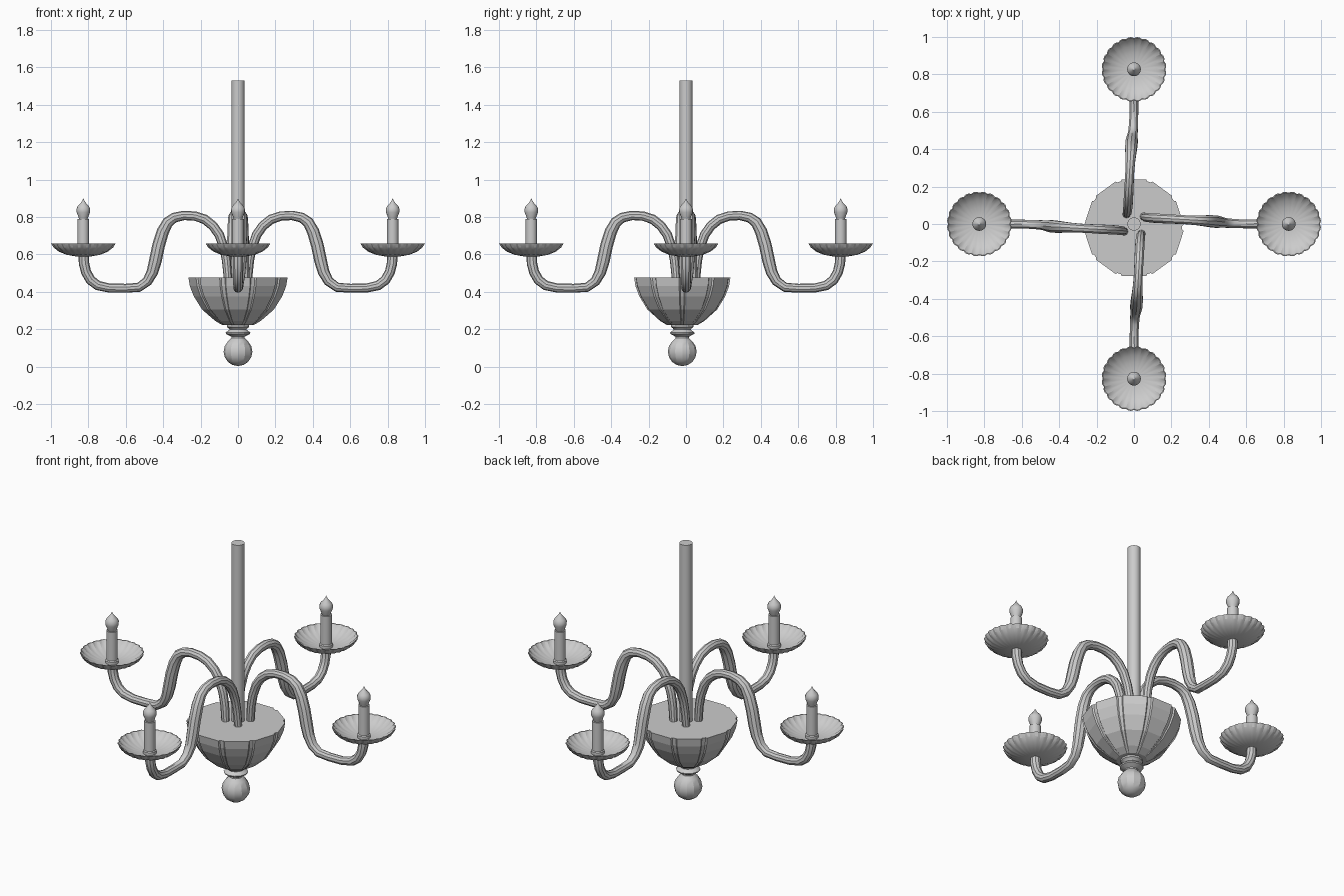
import bpy, bmesh
from math import sin, cos, pi, radians

if "Cube" in bpy.data.objects:
    bpy.data.objects.remove(bpy.data.objects["Cube"])


def lathe(name, profile, ring, loc=(0, 0, 0), smooth=None):
    """Stack (radius, z) rings; ring is a list of (angle, radius factor)."""
    bm = bmesh.new()
    rows = []
    for r, z in profile:
        if r == 0:
            rows.append([bm.verts.new((0, 0, z))])
        else:
            rows.append([bm.verts.new((r * f * cos(a), r * f * sin(a), z)) for a, f in ring])
    n = len(ring)
    for lo, hi in zip(rows, rows[1:]):
        for i in range(n):
            j = (i + 1) % n
            if len(lo) == 1:
                bm.faces.new((lo[0], hi[j], hi[i]))
            elif len(hi) == 1:
                bm.faces.new((lo[i], lo[j], hi[0]))
            else:
                bm.faces.new((lo[i], lo[j], hi[j], hi[i]))
    # close open ends with flat caps
    for row, flip in ((rows[0], True), (rows[-1], False)):
        if len(row) > 1:
            bm.faces.new(row[::-1] if flip else row)
    bmesh.ops.recalc_face_normals(bm, faces=bm.faces)
    me = bpy.data.meshes.new(name)
    bm.to_mesh(me)
    bm.free()
    ob = bpy.data.objects.new(name, me)
    ob.location = loc
    bpy.context.collection.objects.link(ob)
    if smooth:
        shade(ob, smooth)
    return ob


def shade(ob, angle):
    bpy.ops.object.select_all(action='DESELECT')
    ob.select_set(True)
    bpy.context.view_layer.objects.active = ob
    bpy.ops.object.shade_smooth_by_angle(angle=radians(angle))


def circle(n):
    return [(2 * pi * i / n, 1) for i in range(n)]


# Hanging rod
lathe("hanging_rod", [(0.035, 0.46), (0.035, 1.53)], circle(20), smooth=35)

# Ten-panelled bowl with a narrow groove along each corner
panels = []
for k in range(10):
    a = k * pi / 5
    panels += [(a - 0.065, 0.985), (a - 0.04, 0.955), (a + 0.04, 0.955), (a + 0.065, 0.985)]
lathe("bowl", [(0.085, 0.222), (0.125, 0.245), (0.195, 0.305), (0.24, 0.375),
               (0.262, 0.43), (0.27, 0.477)], panels, (0, -0.02, 0))

# Turned neck and ball finial
ball = [(0.077 * sin(t * pi / 8), 0.08 - 0.077 * cos(t * pi / 8)) for t in range(1, 7)]
lathe("finial", [(0, 0.003)] + ball + [(0.036, 0.153), (0.036, 0.16), (0.064, 0.175),
      (0.066, 0.182), (0.045, 0.198), (0.05, 0.205), (0.06, 0.212), (0.06, 0.225)],
      circle(12), (0, -0.02, 0), smooth=25)

# Swan-neck arm path: (distance out, sideways drift, height, thickness)
PATH = [(.053, .04, .462, .022), (.062, .036, .567, .024), (.075, .034, .635, .025),
        (.100, .032, .705, .026), (.133, .03, .752, .026), (.178, .028, .788, .026),
        (.230, .025, .805, .025), (.290, .022, .808, .025), (.340, .019, .797, .027),
        (.375, .017, .772, .030), (.402, .016, .722, .033), (.424, .014, .650, .034),
        (.442, .012, .565, .034), (.458, .010, .505, .031), (.485, .006, .456, .027),
        (.530, .003, .424, .025), (.600, 0, .419, .024), (.687, 0, .420, .024),
        (.750, 0, .434, .026), (.788, 0, .463, .027), (.812, 0, .505, .027),
        (.823, 0, .55, .028), (.826, 0, .605, .028)]
cu = bpy.data.curves.new("arm_path", 'CURVE')
cu.dimensions = '3D'
cu.bevel_depth = 1.0
cu.bevel_resolution = 3
cu.use_fill_caps = True
sp = cu.splines.new('POLY')
sp.points.add(len(PATH) - 1)
for p, (x, y, z, r) in zip(sp.points, PATH):
    p.co = (x, y, z, 1)
    p.radius = r
tmp = bpy.data.objects.new("arm_path", cu)
bpy.context.collection.objects.link(tmp)
bpy.context.view_layer.update()
arm_mesh = bpy.data.meshes.new_from_object(tmp.evaluated_get(bpy.context.evaluated_depsgraph_get()))
bpy.data.objects.remove(tmp)
arm = bpy.data.objects.new("arm_1", arm_mesh)
bpy.context.collection.objects.link(arm)
shade(arm, 35)

# Fluted drip dish, candle and flame bulb at the arm tip
flutes = [(2 * pi * i / 72, 1 if i % 3 else 0.965) for i in range(72)]
TIP = (0.827, 0, 0)
dish = lathe("dish_1", [(0, 0.588), (0.045, 0.59), (0.09, 0.598), (0.132, 0.615), (0.16, 0.637),
                        (0.173, 0.658), (0.168, 0.658), (0.153, 0.640), (0.126, 0.621),
                        (0.088, 0.606), (0.045, 0.599), (0, 0.598)], flutes, TIP, smooth=20)
candle = lathe("candle_1", [(0.036, 0.59), (0.036, 0.615), (0.031, 0.62), (0.031, 0.79)],
               circle(16), TIP, smooth=35)
bulb = lathe("flame_bulb_1", [(0.022, 0.785), (0.026, 0.8), (0.036, 0.825), (0.037, 0.842),
                              (0.030, 0.858), (0.015, 0.874), (0.006, 0.887), (0, 0.9)],
             circle(16), TIP, smooth=45)

# Repeat the arm set every quarter turn
for k in range(1, 4):
    c, s = cos(k * pi / 2), sin(k * pi / 2)
    for src in (arm, dish, candle, bulb):
        ob = src.copy()
        ob.name = src.name[:-1] + str(k + 1)
        x, y, z = src.location
        ob.location = (x * c - y * s, x * s + y * c, z)
        ob.rotation_euler.z = k * pi / 2
        bpy.context.collection.objects.link(ob)
